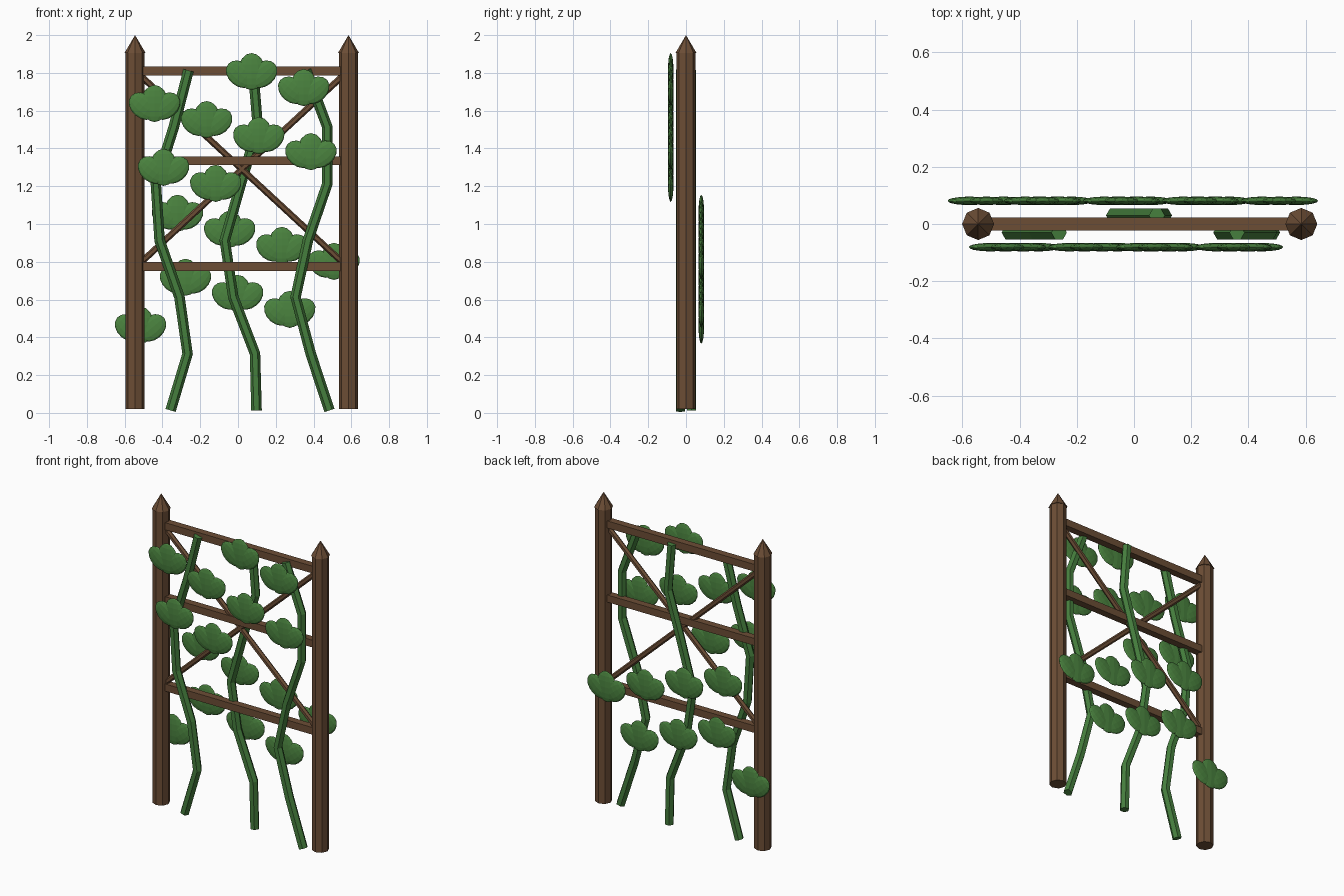
import bpy, math
from mathutils import Vector, Matrix

cube = bpy.data.objects.get("Cube")
if cube:
    bpy.data.objects.remove(cube, do_unlink=True)


def material(name, rgb):
    m = bpy.data.materials.new(name)
    m.use_nodes = True
    m.diffuse_color = (*rgb, 1)
    m.node_tree.nodes["Principled BSDF"].inputs["Base Color"].default_value = (*rgb, 1)
    return m


wood = material("brown wood", (0.15, 0.075, 0.036))
vine_green = material("vine green", (0.06, 0.21, 0.047))
leaf_green = material("leaf green", (0.07, 0.23, 0.05))


def finish(name, mat):
    ob = bpy.context.object
    ob.name = name
    ob.data.materials.append(mat)
    return ob


def box(name, center, size, mat):
    bpy.ops.mesh.primitive_cube_add(size=1, location=center)
    ob = finish(name, mat)
    ob.scale = size
    return ob


def tube(name, points, radius, sides, mat):
    """Faceted tube in an xz plane, with a flat side facing front and back."""
    pts = [Vector(p) for p in points]
    verts, faces = [], []
    for i, p in enumerate(pts):
        before = (p - pts[i - 1]).normalized() if i else None
        after = (pts[i + 1] - p).normalized() if i < len(pts) - 1 else None
        along = ((before or after) + (after or before)).normalized()
        side = Vector((0, 1, 0)).cross(along)
        for k in range(sides):
            a = math.tau * k / sides
            verts.append(p + radius * (math.cos(a) * side + math.sin(a) * Vector((0, 1, 0))))
    for i in range(len(pts) - 1):
        for k in range(sides):
            a, b = i * sides + k, i * sides + (k + 1) % sides
            faces.append((a, a + sides, b + sides, b))
    faces.append(tuple(range(sides)))
    faces.append(tuple(reversed(range(len(verts) - sides, len(verts)))))
    me = bpy.data.meshes.new(name)
    me.from_pydata(verts, [], faces)
    me.flip_normals()
    ob = bpy.data.objects.new(name, me)
    me.materials.append(mat)
    bpy.context.collection.objects.link(ob)


# Posts with pointed caps
for side, x in (("right", -0.545), ("left", 0.585)):
    bpy.ops.mesh.primitive_cylinder_add(vertices=8, radius=0.051, depth=1.89, location=(x, 0, 0.965))
    finish(side + "_post", wood)
    bpy.ops.mesh.primitive_cone_add(vertices=8, radius1=0.056, depth=0.095, location=(x, 0, 1.9525))
    finish(side + "_post_cap", wood)

# Horizontal rails
for name, z in (("top", 1.81), ("middle", 1.335), ("bottom", 0.775)):
    box(name + "_rail", (0.02, 0, z), (1.08, 0.046, 0.046), wood)

# Crossed braces
for name, z0, z1 in (("rising", 0.8, 1.78), ("falling", 1.78, 0.8)):
    tube(name + "_brace", [(-0.51, 0, z0), (0.55, 0, z1)], 0.017, 6, wood)

# Climbing vines, winding at even heights
vines = {
    "right_vine": (-0.03, (-0.357, -0.267, -0.31, -0.415, -0.435, -0.34, -0.262)),
    "middle_vine": (0.03, (0.098, 0.09, -0.025, -0.07, 0.015, 0.105, 0.08)),
    "left_vine": (-0.03, (0.484, 0.385, 0.305, 0.37, 0.473, 0.473, 0.36)),
}
for name, (y, xs) in vines.items():
    tube(name, [(x, y, 0.013 + 0.3 * i) for i, x in enumerate(xs)], 0.028, 6, vine_green)

# One three-lobed leaf cluster mesh, shared by every cluster
lobes = []
for dx, dz, tilt, rx, rz in ((0, 0, 0, 0.072, 0.098),
                             (-0.06, -0.014, -50, 0.064, 0.084),
                             (0.06, -0.014, 50, 0.064, 0.084)):
    bpy.ops.mesh.primitive_uv_sphere_add(segments=12, ring_count=8, radius=1)
    ob = bpy.context.object
    ob.data.transform(Matrix.Translation((dx, 0, dz))
                      @ Matrix.Rotation(math.radians(tilt), 4, "Y")
                      @ Matrix.Diagonal((rx, 0.015, rz, 1)))
    lobes.append(ob)
for ob in lobes:
    ob.select_set(True)
bpy.context.view_layer.objects.active = lobes[0]
bpy.ops.object.join()
first = finish("leaf_cluster", leaf_green)

# Rows of clusters: start x, start z, count, y; each row steps down to the left
rows = [(0.072, 1.807, 2, -0.081), (-0.442, 1.638, 4, -0.081), (-0.394, 1.3, 2, -0.081),
        (-0.32, 1.057, 4, 0.081), (-0.278, 0.718, 3, 0.081), (-0.516, 0.464, 1, 0.081)]
for r, (x, z, count, y) in enumerate(rows):
    for i in range(count):
        ob = bpy.data.objects.new(f"leaf_cluster_{r}_{i}", first.data)
        ob.location = (x + 0.276 * i, y, z - 0.085 * i)
        bpy.context.collection.objects.link(ob)
bpy.data.objects.remove(first, do_unlink=True)
